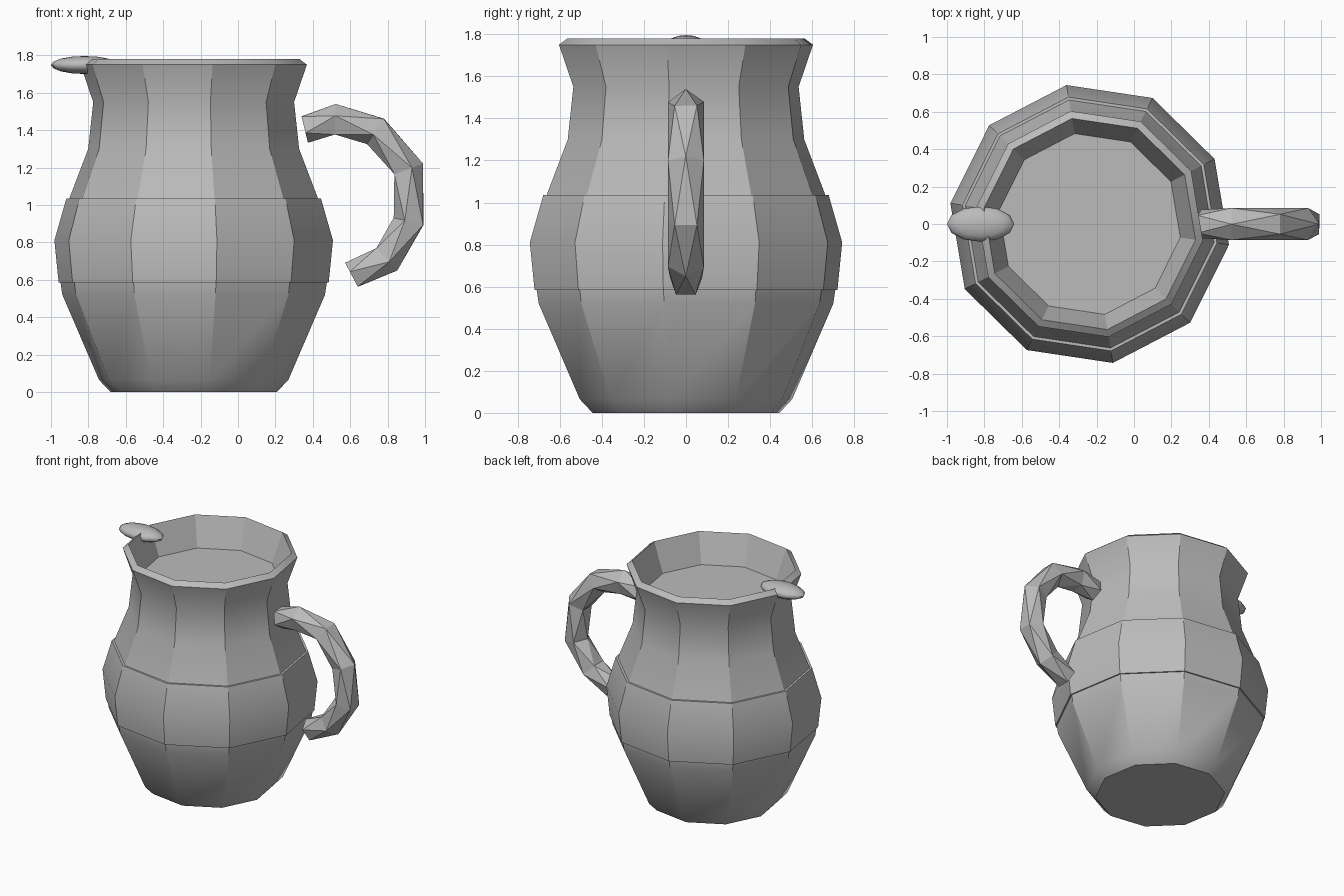
import bpy, bmesh, math
from mathutils import Vector

cube = bpy.data.objects.get("Cube")
if cube:
    bpy.data.objects.remove(cube)

grey = bpy.data.materials.new("plain grey")
grey.use_nodes = True
grey.diffuse_color = (0.5, 0.5, 0.5, 1)
grey.node_tree.nodes["Principled BSDF"].inputs["Base Color"].default_value = (0.5, 0.5, 0.5, 1)

SIDES = 10
TURN = math.radians(-8.5)
CENTRE = Vector((-0.237, 0, 0))


def make_object(name, bm, smooth_angle=31):
    bmesh.ops.recalc_face_normals(bm, faces=bm.faces)
    mesh = bpy.data.meshes.new(name)
    bm.to_mesh(mesh)
    bm.free()
    mesh.materials.append(grey)
    obj = bpy.data.objects.new(name, mesh)
    bpy.context.collection.objects.link(obj)
    if smooth_angle:
        bpy.ops.object.select_all(action='DESELECT')
        obj.select_set(True)
        bpy.context.view_layer.objects.active = obj
        bpy.ops.object.shade_smooth_by_angle(angle=math.radians(smooth_angle))
    return obj


def bridge(bm, rings, closed=False):
    """Skin a list of vertex rings, with caps or joined end to end."""
    pairs = list(zip(rings, rings[1:]))
    if closed:
        pairs.append((rings[-1], rings[0]))
    else:
        bm.faces.new(rings[0])
        bm.faces.new(rings[-1])
    for a, b in pairs:
        n = len(a)
        for i in range(n):
            j = (i + 1) % n
            bm.faces.new((a[i], a[j], b[j], b[i]))


def turned(name, profile, closed=False):
    """Ten-sided turned shape from (radius, height) points."""
    bm = bmesh.new()
    rings = []
    for r, z in profile:
        angles = [TURN + math.tau * i / SIDES for i in range(SIDES)]
        rings.append([bm.verts.new(CENTRE + Vector((r * math.cos(a), r * math.sin(a), z)))
                      for a in angles])
    bridge(bm, rings, closed)
    return make_object(name, bm)


# Jug body, from the base over the rim down to the inner surface
turned("jug_body", [(0.45, 0), (0.512, 0.065), (0.71, 0.52), (0.722, 0.6),
                    (0.735, 0.81), (0.672, 1.035), (0.57, 1.3), (0.543, 1.55),
                    (0.612, 1.75), (0.572, 1.78), (0.49, 1.56)])

# Raised belt around the belly
turned("belly_band", [(0.73, 0.585), (0.753, 0.81), (0.688, 1.035),
                      (0.65, 1.035), (0.7, 0.81), (0.69, 0.585)], closed=True)

# Faceted handle, with every other section turned half a step
path = [Vector((x, 0, z)) for x, z in
        [(0.355, 1.41), (0.52, 1.45), (0.74, 1.4), (0.905, 1.19),
         (0.92, 0.91), (0.79, 0.715), (0.61, 0.62)]]
bm = bmesh.new()
rings = []
for k, p in enumerate(path):
    ahead = path[min(k + 1, len(path) - 1)]
    behind = path[max(k - 1, 0)]
    along = (ahead - behind).normalized()
    side = Vector((0, 1, 0))
    out = side.cross(along)
    ring = []
    for i in range(5):
        a = math.tau * (i + 0.5 * (k % 2)) / 5 + 0.3
        radius = 0.09 if 0 < k < len(path) - 1 else 0.08
        ring.append(bm.verts.new(p + radius * (side * math.cos(a) + out * math.sin(a))))
    rings.append(ring)
bm.faces.new(rings[0])
bm.faces.new(rings[-1])
for k in range(len(rings) - 1):
    a, b = rings[k], rings[k + 1]
    for i in range(5):
        j = (i + 1) % 5
        if k % 2 == 0:
            bm.faces.new((a[i], a[j], b[i]))
            bm.faces.new((a[j], b[j], b[i]))
        else:
            bm.faces.new((a[i], b[j], b[i]))
            bm.faces.new((a[i], a[j], b[j]))
make_object("handle", bm, smooth_angle=0)

# Flattened pouring lip resting on the rim
bm = bmesh.new()
bmesh.ops.create_uvsphere(bm, u_segments=12, v_segments=8, radius=1)
for v in bm.verts:
    v.co = Vector((-0.82 + 0.18 * v.co.x, 0.095 * v.co.y, 1.748 + 0.048 * v.co.z))
make_object("pouring_lip", bm, smooth_angle=60)
